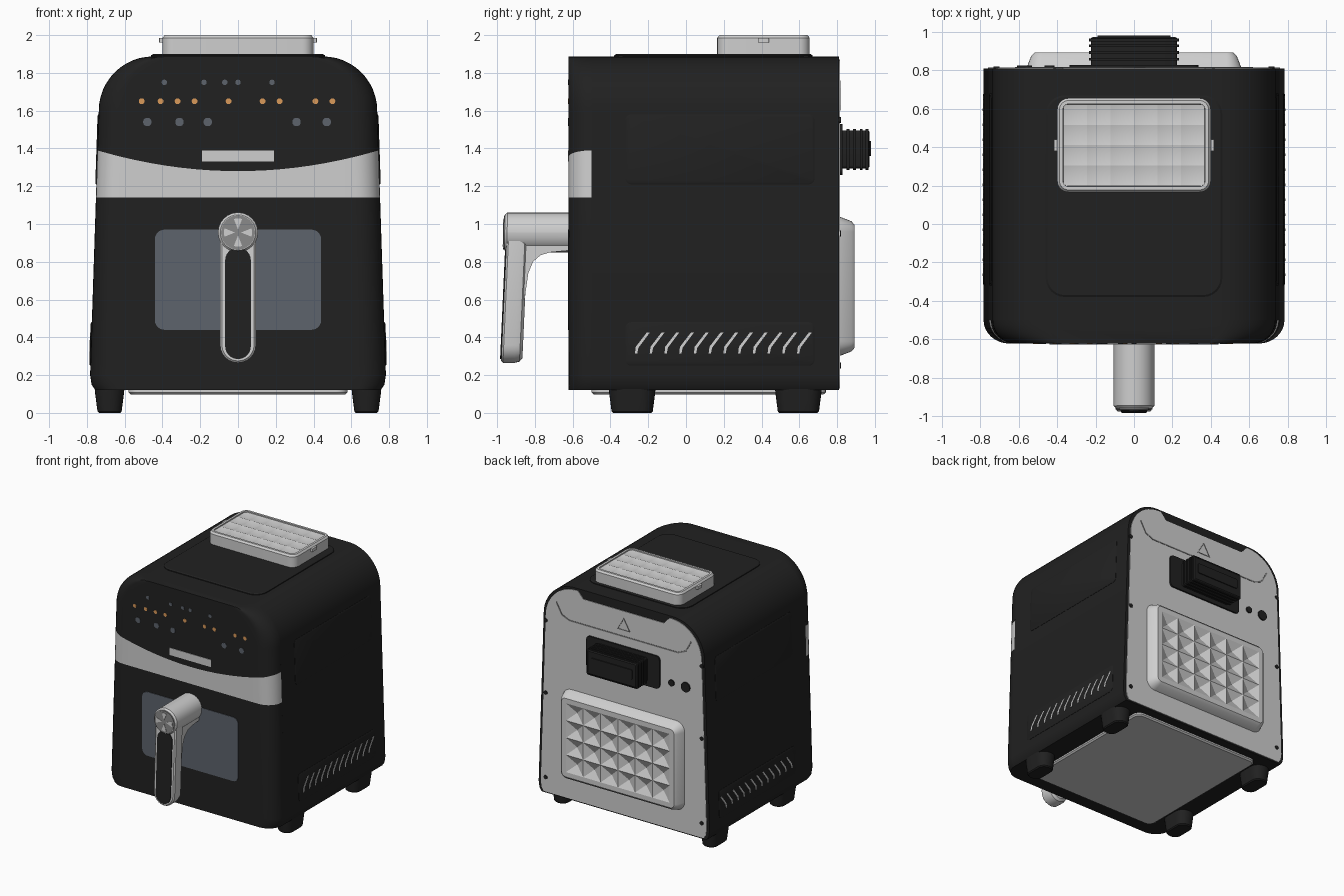
import bpy, bmesh, math
from mathutils import Vector

if "Cube" in bpy.data.objects:
    bpy.data.objects.remove(bpy.data.objects["Cube"])


def material(name, r, g, b):
    m = bpy.data.materials.new(name)
    m.use_nodes = True
    m.diffuse_color = (r, g, b, 1)
    m.node_tree.nodes["Principled BSDF"].inputs["Base Color"].default_value = (r, g, b, 1)
    return m


BLACK = material("matte black", .015, .015, .015)
LIGHT = material("light grey", .62, .62, .62)
GLASS = material("smoky blue grey", .11, .125, .15)
ORANGE = material("orange", .7, .32, .1)
METAL = material("brushed metal", .25, .25, .25)

AXES = {"x": lambda a, b, c: (c, a, b),
        "y": lambda a, b, c: (a, c, b),
        "z": lambda a, b, c: (a, b, c)}


def finish(name, bm, mats):
    me = bpy.data.meshes.new(name)
    bm.to_mesh(me)
    bm.free()
    for m in mats:
        me.materials.append(m)
    ob = bpy.data.objects.new(name, me)
    bpy.context.collection.objects.link(ob)
    return ob


def loft(name, rings, mats, rule=lambda i: 0):
    """Closed skin through rings of equal length, capped at both ends."""
    bm = bmesh.new()
    vs = [[bm.verts.new(p) for p in ring] for ring in rings]
    n = len(vs[0])
    for i in range(len(vs) - 1):
        for j in range(n):
            k = (j + 1) % n
            f = bm.faces.new((vs[i][j], vs[i][k], vs[i + 1][k], vs[i + 1][j]))
            f.material_index = rule(i)
    bm.faces.new(vs[0])
    bm.faces.new(vs[-1])
    bmesh.ops.recalc_face_normals(bm, faces=bm.faces)
    return finish(name, bm, mats)


def prism(name, pts, axis, c0, c1, mat, lean=0):
    to = AXES[axis]
    return loft(name, [[to(a, b, c + lean * (b - .2)) for a, b in pts] for c in (c0, c1)], [mat])


def rounded(a, b, w, h, r, n=6):
    """Rounded rectangle with half sizes w, h."""
    pts = []
    for q, (sx, sy) in enumerate(((1, 1), (-1, 1), (-1, -1), (1, -1))):
        for i in range(n + 1):
            t = (q + i / n) * math.pi / 2
            pts.append((a + sx * (w - r) + r * math.cos(t), b + sy * (h - r) + r * math.sin(t)))
    return pts


def slab(name, axis, centre, half, r, levels, mat, lean=0):
    """Rounded slab; each level is (height, inset)."""
    to = AXES[axis]
    rings = []
    for c, ins in levels:
        pts = rounded(*centre, half[0] - ins, half[1] - ins, max(r - ins, .004))
        rings.append([to(a, b, c + lean * (b - .2)) for a, b in pts])
    return loft(name, rings, [mat])


def dimples(name, axis, centre, half, nx, ny, top, depth, mat):
    """Sheet of pyramid dents."""
    to = AXES[axis]
    bm = bmesh.new()

    def at(i, j, c):
        return bm.verts.new(to(centre[0] + half[0] * (2 * i / nx - 1),
                               centre[1] + half[1] * (2 * j / ny - 1), c))
    grid = [[at(i, j, top) for j in range(ny + 1)] for i in range(nx + 1)]
    out = Vector(to(0, 0, 1))
    for i in range(nx):
        for j in range(ny):
            tip = at(i + .5, j + .5, top - depth)
            cs = [grid[i][j], grid[i + 1][j], grid[i + 1][j + 1], grid[i][j + 1]]
            for k in range(4):
                f = bm.faces.new((cs[k], cs[(k + 1) % 4], tip))
                f.normal_update()
                if f.normal.dot(out) < 0:
                    f.normal_flip()
    return finish(name, bm, [mat])


# Body silhouette: half width at each height
def half_width(z):
    return .783 - .033 * (z - .2)


sides = [(.755, .12), (.775, .15), (half_width(.2), .2)]
arc = []
for i in range(13):
    t = i / 12 * math.pi / 2
    arc.append((.45 + .287 * math.cos(t), 1.6 + .287 * math.sin(t)))
right = sides + arc
outline = right + [(-x, z) for x, z in reversed(right)]
prism("main_shell", outline, "y", -.5, .81, BLACK)

# Front fascia with wrapped pale band
plan = []
for i in range(9):
    t = i / 8 * math.pi / 2
    plan.append((.83 + .17 * math.cos(t), -.5 - .122 * math.sin(t)))
plan += [(.83 * (1 - i / 8), -.622) for i in range(1, 8)]
plan = plan + [(0, -.622)] + [(-u, y) for u, y in reversed(plan)]
rows = sides + [(half_width(1.14), 1.14), (half_width(1.36), None), (half_width(1.45), 1.45)] + arc
rings = []
for w, z in rows:
    rings.append([(u * w, y, 1.28 + .11 * u * u if z is None else z) for u, y in plan])
loft("front_fascia", rings, [BLACK, LIGHT], lambda i: int(i == len(sides)))

# Window, display bar and touch icons
FRONT = -.622
slab("window", "y", (0, .705), (.44, .265), .05, [(FRONT + .005, 0), (FRONT - .004, 0)], GLASS)
slab("display_bar", "y", (0, 1.36), (.19, .03), .004, [(FRONT + .005, 0), (FRONT - .004, 0)], LIGHT)
icon_rows = [(1.65, .015, ORANGE, (-.51, -.41, -.32, -.23, -.05, .13, .22, .41, .5)),
             (1.54, .022, GLASS, (-.48, -.31, -.16, .31, .47)),
             (1.75, .014, GLASS, (-.39, -.18, -.07, 0, .18))]
for z, r, mat, xs in icon_rows:
    for x in xs:
        slab("touch_icon", "y", (x, z), (r, r), r * .9, [(FRONT + .003, 0), (FRONT - .003, 0)], mat)

# Handle: arm, fillet, grip, inlay, end cap
slab("handle_arm", "y", (0, .955), (.106, .106), .105,
     [(-.6, 0), (-.85, 0), (-.962, 0), (-.975, .012)], LIGHT, lean=.02)
fillet = [(-.62, .9), (-.62, .86), (-.72, .85), (-.77, .835), (-.81, .8), (-.835, .74),
          (-.855, .6), (-.92, .6), (-.92, .9)]
prism("handle_fillet", fillet, "x", -.08, .08, LIGHT)
slab("handle_grip", "y", (0, .64), (.095, .375), .094,
     [(-.87, .025), (-.885, .006), (-.91, 0), (-.972, 0), (-.982, .01)], LIGHT, lean=.045)
slab("grip_inlay", "y", (0, .58), (.068, .295), .067, [(-.97, 0), (-.988, 0)], BLACK, lean=.045)
slab("cap_disc", "y", (0, .955), (.09, .09), .089, [(-.96, 0), (-.981, 0)], METAL, lean=.02)
for q in range(4):
    t = q * math.pi / 2
    wedge = [(.015 * math.cos(t), .955 + .015 * math.sin(t))]
    wedge += [(.075 * math.cos(t + d), .955 + .075 * math.sin(t + d)) for d in (-.3, 0, .3)]
    prism("cap_highlight", wedge, "y", -.978, -.984, LIGHT, lean=.02)

# Top panel and raised lid
slab("top_panel", "z", (0, .145), (.46, .525), .1, [(1.87, 0), (1.893, 0), (1.899, .01)], BLACK)
slab("lid", "z", (0, .41), (.4, .245), .06,
     [(1.88, 0), (1.985, 0), (2, .012), (2, .03), (1.955, .032)], LIGHT)
dimples("lid_pattern", "z", (0, .41), (.368, .213), 6, 4, 1.992, .02, LIGHT)
for s in (-1, 1):
    slab("lid_clip", "z", (s * .405, .41), (.012, .03), .005, [(1.96, 0), (1.985, 0)], LIGHT)

# Side panels with slanted vent slits
for s in (-1, 1):
    wall = [(s * (.783 - .01), 0), (s * .785, 0), (s * .789, .008)]
    lean = -.033 * s
    slab("side_panel", "x", (.18, 1.395), (.5, .185), .03, wall, BLACK, lean)
    slab("vent_panel", "x", (.18, .365), (.5, .115), .03, wall, BLACK, lean)
    for i in range(12):
        y = -.27 + i * .078
        slit = [(y, .315), (y + .012, .315), (y + .018, .345), (y + .078, .425),
                (y + .062, .425), (y + .004, .35)]
        prism("vent_slit", slit, "x", s * .78, s * .791, LIGHT, lean)

# Rear panel, notched along the top
inner = [(x * .97, .13 + (z - .12) * .985) for x, z in right]
inner += [(.42, inner[-1][1]), (.37, 1.815)]
prism("rear_panel", inner + [(-x, z) for x, z in reversed(inner)], "y", .8, .815, LIGHT)
groove = [(-.62, 1.72), (-.57, 1.63), (-.5, 1.6), (.5, 1.6), (.57, 1.63), (.62, 1.72)]
prism("rear_groove", groove + [(x * .99, z + .01) for x, z in reversed(groove)],
      "y", .812, .818, METAL)
sign = [(.07 * math.sin(k * math.tau / 3), 1.69 + .07 * math.cos(k * math.tau / 3)) for k in range(3)]
for k in range(3):
    (a, b), (c, d) = sign[k], sign[(k + 1) % 3]
    prism("warning_triangle", [(a, b), (c, d), (c * .82, 1.69 + (d - 1.69) * .82),
                               (a * .82, 1.69 + (b - 1.69) * .82)], "y", .812, .818, METAL)

# Dimpled rear pad
slab("rear_pad", "y", (0, .67), (.56, .37), .08,
     [(.81, 0), (.875, .025), (.893, .045), (.893, .085), (.85, .086)], LIGHT)
dimples("rear_pad_pattern", "y", (0, .67), (.475, .285), 6, 4, .893, .035, LIGHT)

# Rear spacer with ribs, socket and screws
slab("spacer_base", "y", (0, 1.395), (.335, .135), .03, [(.81, 0), (.828, 0)], BLACK)
slab("spacer_box", "y", (0, 1.395), (.225, .1), .015, [(.82, 0), (.965, 0), (.972, .008)], BLACK)
slab("spacer_tip", "y", (0, 1.4), (.19, .04), .01, [(.96, 0), (.98, 0)], BLACK)
for y in (.85, .885, .92, .95):
    slab("spacer_rib", "y", (0, 1.395), (.235, .108), .015, [(y, 0), (y + .015, 0)], BLACK)
for x, r in ((-.44, .026), (-.57, .04)):
    slab("cord_socket", "y", (x, 1.34), (r, r), r * .95, [(.81, 0), (.825, 0)], BLACK)
for s in (-1, 1):
    for z in (.25, .95, 1.55):
        slab("rear_screw", "y", (s * .715, z), (.016, .016), .015, [(.81, 0), (.82, 0)], BLACK)

# Base plate and feet
slab("base_plate", "z", (0, .12), (.58, .62), .06, [(.13, 0), (.108, 0), (.098, .012)], LIGHT)
for sx in (-1, 1):
    for y in (-.285, .595):
        slab("foot", "z", (sx * .68, y), (.08, .125), .075, [(.14, 0), (.1, .004), (.008, .016), (0, .024)], BLACK)

# Smooth curved surfaces, keep crisp edges
for ob in bpy.context.scene.objects:
    ob.select_set(ob.type == "MESH")
    if ob.type == "MESH":
        bpy.context.view_layer.objects.active = ob
bpy.ops.object.shade_smooth_by_angle(angle=math.radians(28))
for ob in bpy.context.scene.objects:
    ob.select_set(False)
